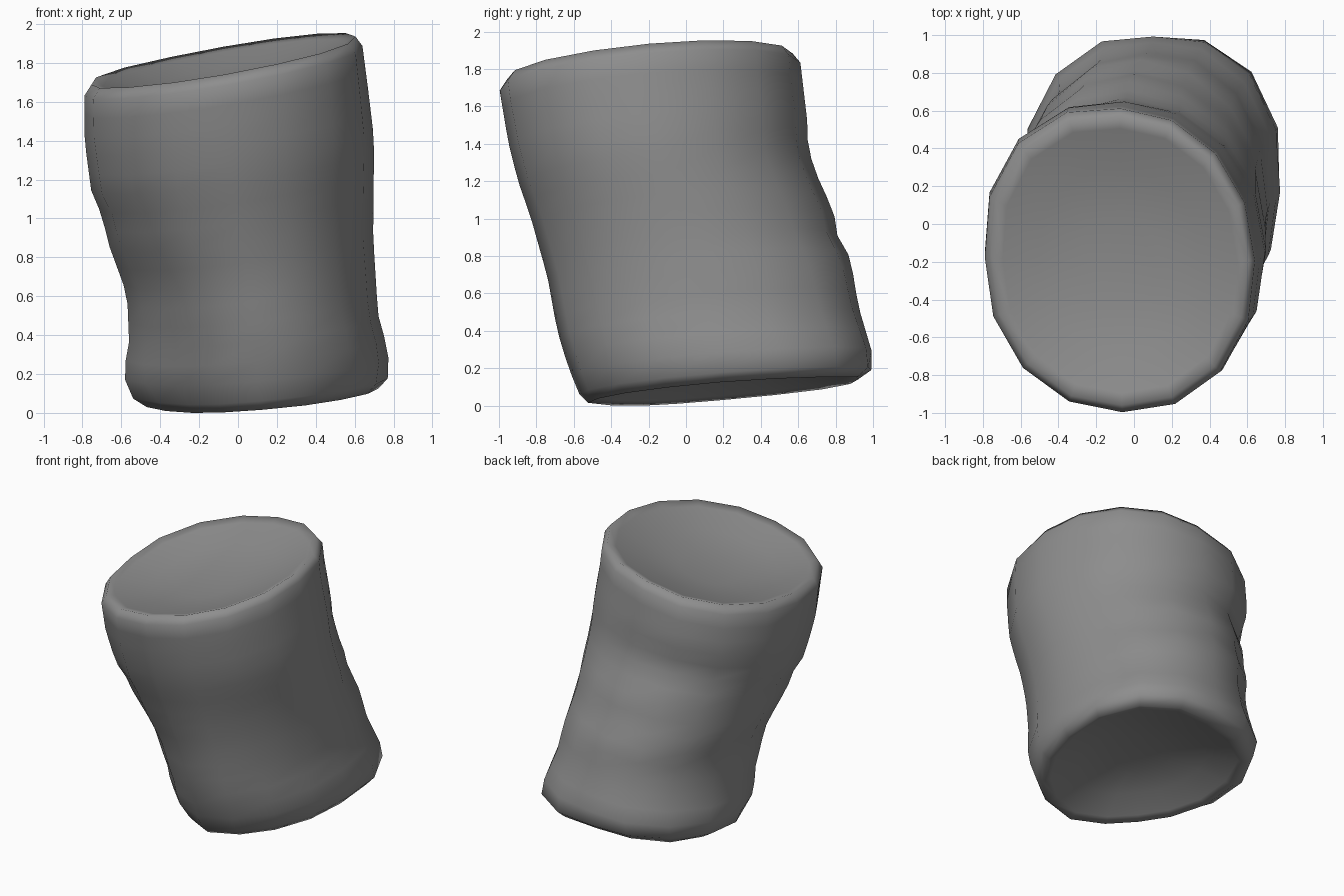
import bpy, bmesh, math

cube = bpy.data.objects.get("Cube")
if cube:
    bpy.data.objects.remove(cube)

SIDES = 16
ROWS = 16

# Side outlines of the leaning sleeve as (height, position)
LEFT_EDGE = [(0.04, -.5), (.08, -.56), (.2, -.59), (.35, -.56), (.6, -.57), (.9, -.68),
             (1.0, -.69), (1.1, -.75), (1.4, -.79), (1.65, -.79)]
RIGHT_EDGE = [(.08, .74), (.2, .78), (.32, .77), (.5, .72), (.9, .695), (1.4, .70), (1.65, .67), (1.88, .64)]
FRONT_EDGE = [(.03, -.56), (.2, -.63), (.4, -.69), (.68, -.74), (1.0, -.83), (1.2, -.9), (1.4, -.95), (1.7, -1)]
BACK_EDGE = [(.12, .94), (.18, .99), (.26, 1), (.53, .92), (.78, .88), (.9, .81), (1.03, .79),
             (1.2, .71), (1.37, .65), (1.5, .65), (1.84, .61)]


def sample(edge, z):
    if z <= edge[0][0]:
        return edge[0][1]
    for (z0, v0), (z1, v1) in zip(edge, edge[1:]):
        if z <= z1:
            return v0 + (v1 - v0) * (z - z0) / (z1 - z0)
    return edge[-1][1]


def corner(angle, degrees):
    """Weight of one diagonal direction, zero along the axes."""
    d = angle - math.radians(degrees)
    return max(0, math.cos(d)) * max(0, math.cos(2 * d))


def swelling(angle, z):
    """How far the wall departs from an ellipse."""
    low, high = max(0, 1 - z), max(0, z - 1)
    bulge = low * (.11 * corner(angle, 45) + .08 * corner(angle, 135) - .15 * corner(angle, 225))
    bulge += high * .04 * (corner(angle, 225) + corner(angle, 315))
    # Cuff overhanging a fold at the back right
    d = z - 1.07 - .3 * math.sin(angle)
    cuff = .07 / (1 + math.exp(-d / .04)) - .04 * math.exp(-((d + .06) / .13) ** 2)
    return bulge + cuff * corner(angle, 135)


def ring_point(t, angle, scale=1.0, lift=0.0):
    """Point on a tilted ring; t runs from the bottom rim to the top rim."""
    c, s = math.cos(angle), math.sin(angle)
    tilt_x = .05 + .08 * t
    tilt_y = .065 + .01 * t
    z = .075 + 1.72 * t + tilt_x * c + tilt_y * s
    x0, x1 = sample(LEFT_EDGE, z), sample(RIGHT_EDGE, z)
    y0, y1 = sample(FRONT_EDGE, z), sample(BACK_EDGE, z)
    r = scale * (1 + swelling(angle, z))
    z -= (1 - scale) * (tilt_x * c + tilt_y * s)
    return ((x0 + x1) / 2 + (x1 - x0) / 2 * c * r,
            (y0 + y1) / 2 + (y1 - y0) / 2 * s * r, z + lift)


bm = bmesh.new()


def add_ring(t, scale=1.0, lift=0.0):
    return [bm.verts.new(ring_point(t, 2 * math.pi * i / SIDES, scale, lift)) for i in range(SIDES)]


# Dished ends, rounded rims and outer wall, from bottom to top
LIP = [(.3, .12), (.6, .08), (.87, .02), (.95, 0)]
rings = [add_ring(0, s, d - .005) for s, d in LIP]
rings += [add_ring(.025 + .95 * i / ROWS) for i in range(ROWS + 1)]
rings += [add_ring(1, s, .01 - d) for s, d in reversed(LIP)]

for low, high in zip(rings, rings[1:]):
    for i in range(SIDES):
        j = (i + 1) % SIDES
        bm.faces.new((low[i], low[j], high[j], high[i]))
bm.faces.new(list(reversed(rings[0])))
bm.faces.new(rings[-1])

# Rest on the ground
lowest = min(v.co.z for v in bm.verts)
for v in bm.verts:
    v.co.z -= lowest
for f in bm.faces:
    f.smooth = True
bmesh.ops.recalc_face_normals(bm, faces=bm.faces)

mesh = bpy.data.meshes.new("sleeve")
bm.to_mesh(mesh)
bm.free()
sleeve = bpy.data.objects.new("sleeve", mesh)
bpy.context.collection.objects.link(sleeve)

# Plain grey cloth
grey = bpy.data.materials.new("grey_cloth")
grey.use_nodes = True
colour = (.27, .27, .27, 1)
grey.diffuse_color = colour
grey.node_tree.nodes["Principled BSDF"].inputs["Base Color"].default_value = colour
mesh.materials.append(grey)
